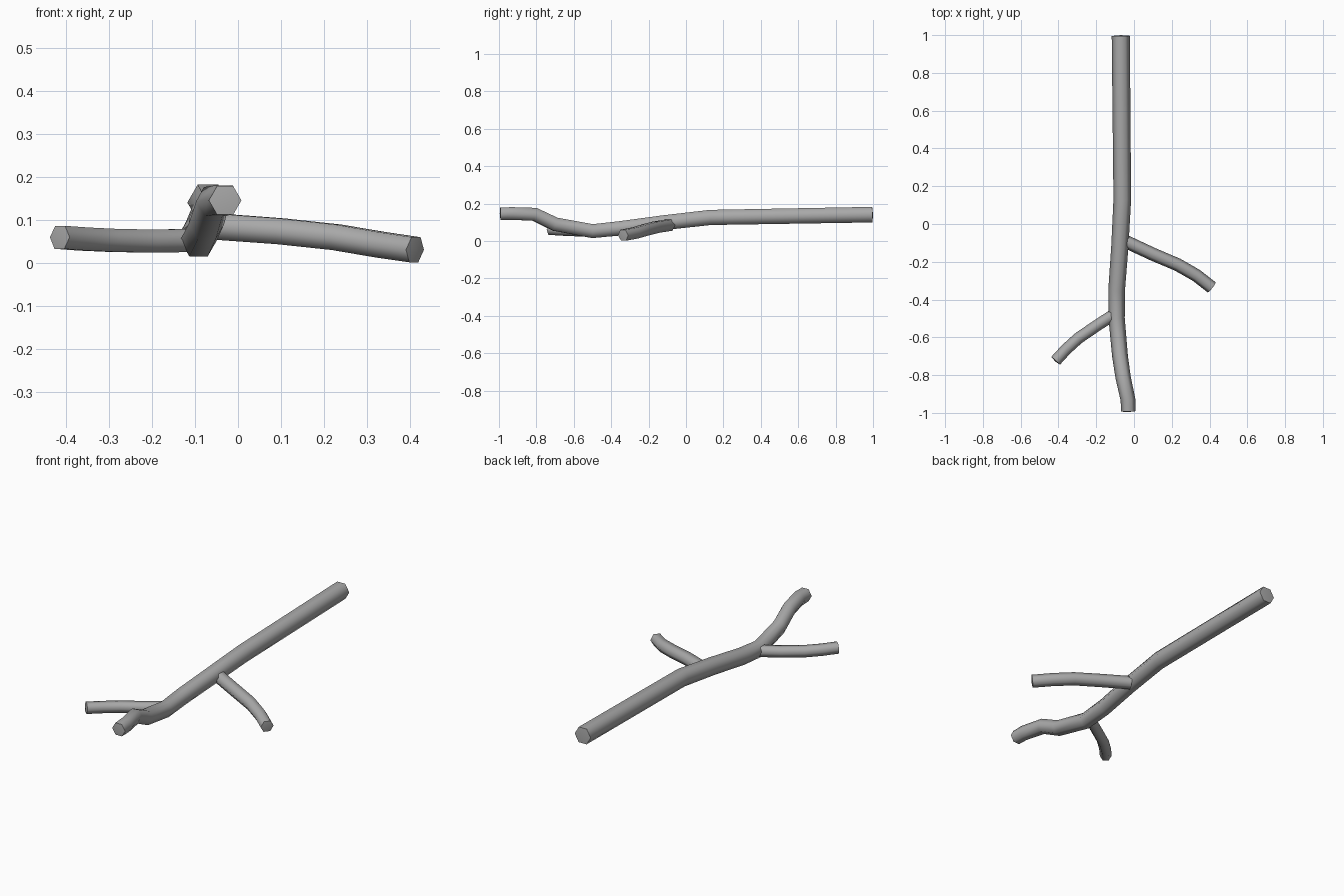
import bpy, bmesh, math
from mathutils import Vector

cube = bpy.data.objects.get("Cube")
if cube:
    bpy.data.objects.remove(cube, do_unlink=True)

# One plain grey for the whole branch
grey = bpy.data.materials.new("bark grey")
grey.use_nodes = True
colour = (0.4, 0.4, 0.4, 1)
grey.diffuse_color = colour
grey.node_tree.nodes["Principled BSDF"].inputs["Base Color"].default_value = colour

SIDES = 6


def limb(name, path, r_start, r_end, bulge=0.004):
    """Sweep a tapering six-sided tube along a path and cap both ends."""
    pts = [Vector(p) for p in path]
    last = len(pts) - 1
    bm = bmesh.new()
    rings = []
    for i, p in enumerate(pts):
        ahead = (pts[min(i + 1, last)] - p).normalized()
        behind = (p - pts[max(i - 1, 0)]).normalized()
        along = (ahead + behind).normalized()
        side = along.cross(Vector((0, 0, 1))).normalized()
        up = side.cross(along)
        r = r_start + (r_end - r_start) * i / last
        angles = [math.tau * k / SIDES for k in range(SIDES)]
        rings.append([bm.verts.new(p + r * (math.cos(a) * side + math.sin(a) * up))
                      for a in angles])
    for a, b in zip(rings, rings[1:]):
        for k in range(SIDES):
            n = (k + 1) % SIDES
            bm.faces.new((a[k], a[n], b[n], b[k]))
    # Slightly raised fan caps
    for ring, end, inner in ((rings[0], pts[0], pts[1]), (rings[-1], pts[-1], pts[-2])):
        tip = bm.verts.new(end + (end - inner).normalized() * bulge)
        for k in range(SIDES):
            bm.faces.new((ring[k], ring[(k + 1) % SIDES], tip))
    bmesh.ops.recalc_face_normals(bm, faces=bm.faces)
    mesh = bpy.data.meshes.new(name)
    bm.to_mesh(mesh)
    bm.free()
    mesh.materials.append(grey)
    obj = bpy.data.objects.new(name, mesh)
    bpy.context.collection.objects.link(obj)
    bpy.ops.object.select_all(action="DESELECT")
    obj.select_set(True)
    bpy.context.view_layer.objects.active = obj
    bpy.ops.object.shade_smooth_by_angle(angle=math.radians(65))
    return obj


# Main stem, from the thick back end to the raised front tip
limb("main_stem", [
    (-0.07, 0.996, 0.141), (-0.062, 0.13, 0.126), (-0.075, -0.12, 0.098),
    (-0.092, -0.35, 0.068), (-0.092, -0.5, 0.053), (-0.074, -0.7, 0.09),
    (-0.058, -0.81, 0.143), (-0.032, -0.93, 0.147), (-0.03, -0.992, 0.146),
], 0.048, 0.038)

# Twig on the left side
limb("left_twig", [
    (-0.05, -0.09, 0.085), (0.1, -0.16, 0.074), (0.23, -0.215, 0.06),
    (0.33, -0.272, 0.043), (0.412, -0.336, 0.031),
], 0.035, 0.034)

# Twig on the right side
limb("right_twig", [
    (-0.1, -0.475, 0.053), (-0.2, -0.54, 0.051), (-0.295, -0.605, 0.053),
    (-0.36, -0.664, 0.056), (-0.415, -0.724, 0.06),
], 0.031, 0.031)
